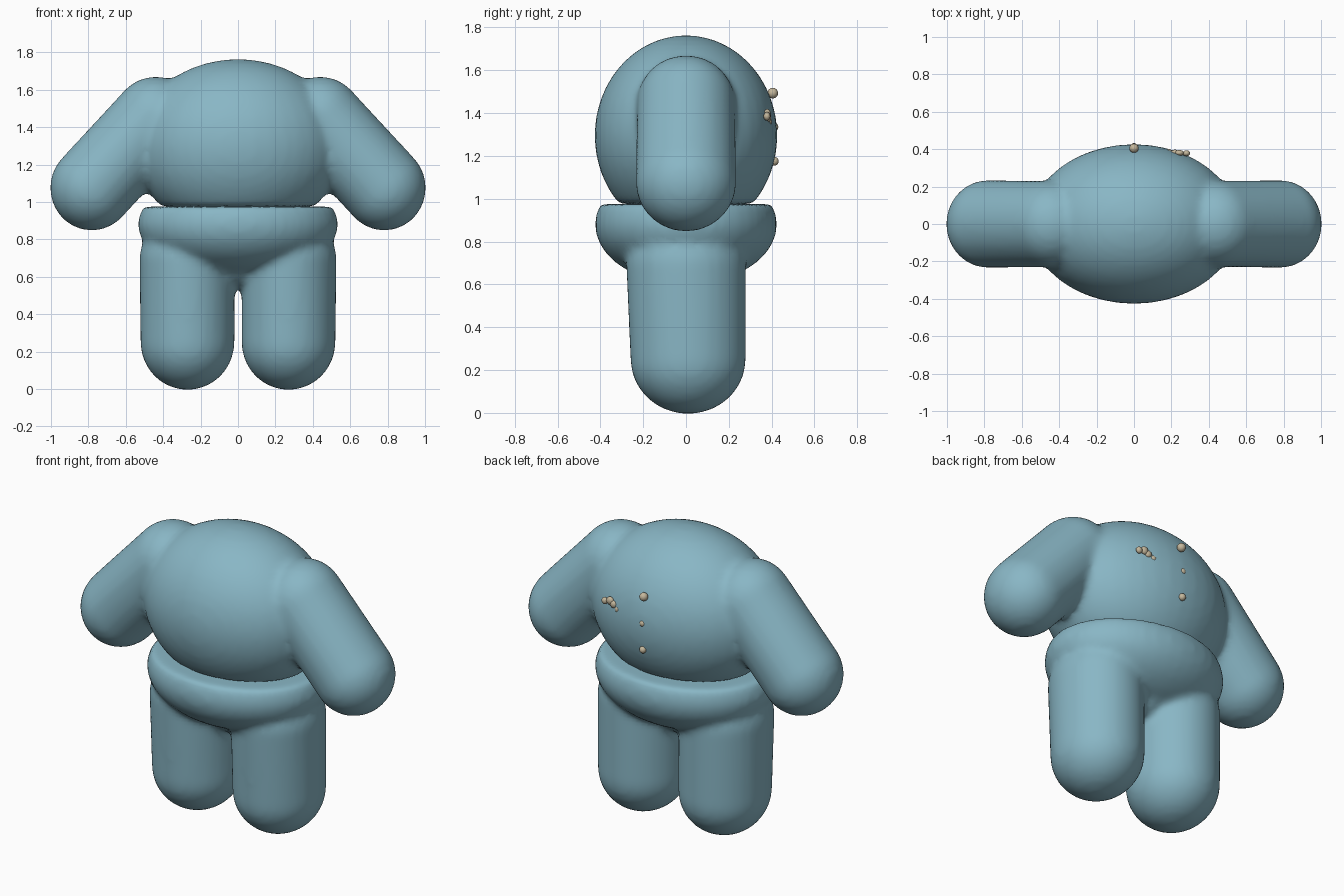
import bpy, bmesh
from mathutils import Matrix

if "Cube" in bpy.data.objects:
    bpy.data.objects.remove(bpy.data.objects["Cube"])


def material(name, rgb):
    m = bpy.data.materials.new(name)
    m.diffuse_color = (*rgb, 1)
    m.use_nodes = True
    m.node_tree.nodes["Principled BSDF"].inputs["Base Color"].default_value = m.diffuse_color
    return m


teal = material("soft_teal", (0.25, 0.47, 0.56))
tan = material("tan", (0.55, 0.47, 0.33))
WAIST = 0.975


def ball(bm, loc, rad, segs=32, rings=20):
    """Add an ellipsoid and return its vertices."""
    mat = Matrix.Translation(loc) @ Matrix.Diagonal((*rad, 1))
    return bmesh.ops.create_uvsphere(bm, u_segments=segs, v_segments=rings,
                                     radius=1, matrix=mat)["verts"]


def limb(bm, a, ra, b, rb):
    """Rounded limb: the hull of two ellipsoids."""
    part = bmesh.new()
    ball(part, a, ra)
    ball(part, b, rb)
    res = bmesh.ops.convex_hull(part, input=part.verts[:])
    junk = {g for g in res["geom_interior"] if isinstance(g, bmesh.types.BMVert)}
    bmesh.ops.delete(part, geom=list(junk), context="VERTS")
    append(bm, part)


def cut_ball(bm, loc, rad, keep_above):
    """Ellipsoid sliced flat at the waist."""
    part = bmesh.new()
    ball(part, loc, rad, 40, 28)
    bmesh.ops.bisect_plane(part, geom=part.verts[:] + part.edges[:] + part.faces[:],
                           plane_co=(0, 0, WAIST), plane_no=(0, 0, 1),
                           clear_inner=keep_above, clear_outer=not keep_above)
    bmesh.ops.holes_fill(part, edges=[e for e in part.edges if e.is_boundary])
    append(bm, part)


def append(bm, part):
    tmp = bpy.data.meshes.new("tmp")
    part.to_mesh(tmp)
    part.free()
    bm.from_mesh(tmp)
    bpy.data.meshes.remove(tmp)


def finish(bm, name, mat, blend=False):
    bmesh.ops.recalc_face_normals(bm, faces=bm.faces[:])
    for f in bm.faces:
        f.smooth = True
    me = bpy.data.meshes.new(name)
    bm.to_mesh(me)
    bm.free()
    me.materials.append(mat)
    ob = bpy.data.objects.new(name, me)
    bpy.context.collection.objects.link(ob)
    if blend:  # fuse the overlapping volumes and soften their joints
        r = ob.modifiers.new("fuse", "REMESH")
        r.mode, r.voxel_size, r.use_smooth_shade = "VOXEL", 0.022, True
        s = ob.modifiers.new("soften", "SMOOTH")
        s.factor, s.iterations = 0.5, 6
    return ob


# Upper body: domed torso with two drooping arms
bm = bmesh.new()
cut_ball(bm, (0, 0, 1.295), (0.56, 0.427, 0.468), True)
for s in (-1, 1):
    limb(bm, (s * 0.44, 0, 1.445), (0.225, 0.23, 0.225),
         (s * 0.782, 0, 1.075), (0.223, 0.235, 0.228))
finish(bm, "torso_and_arms", teal, True)

# Lower body: round hips with two thick legs
bm = bmesh.new()
cut_ball(bm, (0, 0, 0.88), (0.535, 0.425, 0.28), False)
ball(bm, (0, 0, 0.68), (0.16, 0.2, 0.14))
for s in (-1, 1):
    limb(bm, (s * 0.27, 0.01, 0.25), (0.252, 0.27, 0.255),
         (s * 0.272, 0, 0.7), (0.255, 0.28, 0.22))
finish(bm, "hips_and_legs", teal, True)

# Row of buttons down the back
for i, (y, z, r) in enumerate(((0.405, 1.493, 0.025), (0.41, 1.335, 0.021),
                               (0.412, 1.175, 0.021))):
    bm = bmesh.new()
    ball(bm, (0, y, z), (r, r, r), 12, 8)
    finish(bm, f"button_{i + 1}", tan)

# Small cluster of beads beside the buttons
bm = bmesh.new()
for x, y, z, r in ((0.28, 0.378, 1.385, 0.02), (0.243, 0.38, 1.395, 0.024),
                   (0.218, 0.382, 1.38, 0.022), (0.186, 0.385, 1.36, 0.019)):
    ball(bm, (x, y, z), (r, 0.016, r), 12, 8)
finish(bm, "bead_cluster", tan)
